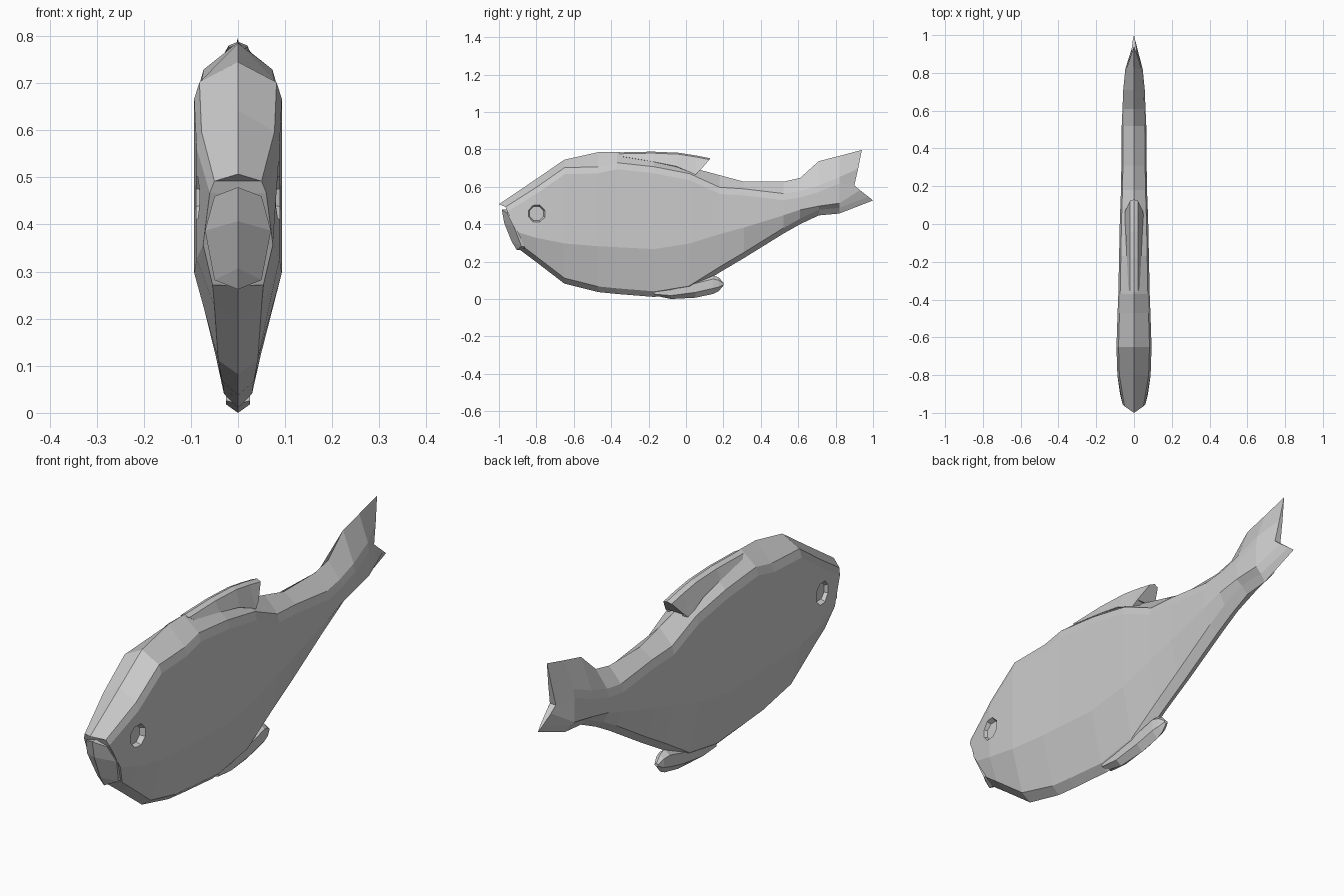
import bpy, bmesh, math
from mathutils import Matrix

if "Cube" in bpy.data.objects:
    bpy.data.objects.remove(bpy.data.objects["Cube"])


def make_object(name, bm):
    bmesh.ops.remove_doubles(bm, verts=bm.verts, dist=0.0005)
    bmesh.ops.recalc_face_normals(bm, faces=bm.faces)
    me = bpy.data.meshes.new(name)
    bm.to_mesh(me)
    bm.free()
    ob = bpy.data.objects.new(name, me)
    bpy.context.collection.objects.link(ob)
    return ob


def loft(name, half_rings):
    """Mirror half rings (top centre to bottom centre) and skin them."""
    bm = bmesh.new()
    rings = []
    for half in half_rings:
        pts = half + [(-x, y, z) for x, y, z in half[-2:0:-1]]
        rings.append([bm.verts.new(p) for p in pts])
    n = len(rings[0])
    for a, b in zip(rings, rings[1:]):
        for i in range(n):
            j = (i + 1) % n
            bm.faces.new((a[i], a[j], b[j], b[i]))
    # end caps as symmetric strips
    for r in (rings[0], rings[-1]):
        for i in range(n // 2):
            quad = (r[i], r[i + 1], r[(-i - 1) % n], r[-i % n])
            unique = list(dict.fromkeys(quad))
            if len(unique) > 2:
                bm.faces.new(unique)
    return make_object(name, bm)


def section(y, top, shoulder, low, bottom, w, keel):
    return [(0, y, top), (w * 0.88, y, shoulder), (w, y, shoulder - 0.035),
            (w, y, low), (keel, y, bottom + 0.03), (0, y, bottom)]


# Body and tail: y, top, shoulder, low crease, bottom, half width, keel half width
stations = [
    (-0.80, 0.645, 0.600, 0.33, 0.20, 0.088, 0.050),
    (-0.65, 0.748, 0.705, 0.30, 0.085, 0.093, 0.042),
    (-0.47, 0.788, 0.710, 0.285, 0.040, 0.087, 0.034),
    (-0.37, 0.790, 0.732, 0.28, 0.030, 0.083, 0.032),
    (-0.17, 0.765, 0.710, 0.27, 0.014, 0.079, 0.030),
    (0.02, 0.708, 0.673, 0.30, 0.045, 0.075, 0.030),
    (0.18, 0.665, 0.600, 0.35, 0.145, 0.069, 0.032),
    (0.31, 0.630, 0.592, 0.385, 0.222, 0.067, 0.034),
    (0.52, 0.630, 0.567, 0.45, 0.352, 0.065, 0.036),
    (0.61, 0.650, 0.580, 0.48, 0.403, 0.061, 0.036),
    (0.71, 0.740, 0.610, 0.50, 0.450, 0.057, 0.030),
    (0.82, 0.768, 0.655, 0.515, 0.460, 0.046, 0.022),
]
nose = [(0, -1.0, 0.51), (0.05, -0.965, 0.495), (0.06, -0.955, 0.47),
        (0.074, -0.90, 0.36), (0.054, -0.86, 0.275), (0, -0.90, 0.275)]
tail = [(0, 0.94, 0.80), (0.008, 0.92, 0.70), (0.014, 0.90, 0.61),
        (0.012, 0.93, 0.585), (0.006, 0.975, 0.55), (0, 1.0, 0.53)]
body = loft("body", [nose] + [section(*s) for s in stations] + [tail])

# Eye sockets: shallow octagonal recesses
for side in (1, -1):
    bm = bmesh.new()
    bmesh.ops.create_cone(bm, cap_ends=True, segments=8, radius1=0.040,
                          radius2=0.058, depth=0.04,
                          matrix=Matrix.Translation((side * 0.088, -0.80, 0.46))
                          @ Matrix.Rotation(side * math.pi / 2, 4, 'Y')
                          @ Matrix.Rotation(math.pi / 8, 4, 'Z'))
    cutter = make_object("eye_cutter", bm)
    cutter.hide_render = True
    mod = body.modifiers.new("eye_socket", 'BOOLEAN')
    mod.operation, mod.solver, mod.object = 'DIFFERENCE', 'EXACT', cutter
    bpy.context.view_layer.objects.active = body
    bpy.ops.object.modifier_apply(modifier=mod.name)
    bpy.data.objects.remove(cutter)

# Lower jaw: faceted plate just under the lip line
jaw_front = [(0, -0.985, 0.482), (0.050, -0.957, 0.463), (0.070, -0.920, 0.39),
             (0.050, -0.880, 0.285), (0, -0.905, 0.265)]
mid = [(0, -0.972, 0.41), (0, -0.932, 0.31)]
bm = bmesh.new()
for s in (1, -1):
    f = [bm.verts.new((s * x, y, z)) for x, y, z in jaw_front]
    b = [bm.verts.new((s * x, y + 0.06, z)) for x, y, z in jaw_front]
    m = [bm.verts.new(p) for p in mid]
    for face in ((f[0], f[1], f[2], m[0]), (m[0], f[2], f[3], m[1]), (m[1], f[3], f[4])):
        bm.faces.new(face)
    for i in range(4):
        bm.faces.new((f[i], f[i + 1], b[i + 1], b[i]))
    bm.faces.new(b)
make_object("lower_jaw", bm)

# Dorsal fin: y top, z top, y base, z base, base half width
dorsal = [(-0.36, 0.787, -0.34, 0.765, 0.030), (-0.18, 0.791, -0.18, 0.738, 0.038),
          (-0.04, 0.785, -0.05, 0.712, 0.044), (0.05, 0.771, 0.05, 0.668, 0.050)]
rings = [[(0, yt, zt), (0.020, yt, zt - 0.008), (w, yb, zb), (0, yb, zb - 0.02)]
         for yt, zt, yb, zb, w in dorsal]
rings.append([(0, 0.13, 0.755), (0.020, 0.125, 0.748), (0.045, 0.075, 0.690), (0, 0.05, 0.705)])
loft("dorsal_fin", rings)

# Belly fin: y, top, bottom, half width
belly = [(-0.17, 0.045, 0.022, 0.026), (-0.08, 0.065, 0.003, 0.026),
         (0.05, 0.105, 0.010, 0.026), (0.145, 0.130, 0.030, 0.024),
         (0.175, 0.118, 0.045, 0.018), (0.20, 0.090, 0.075, 0.008)]
loft("belly_fin", [[(0, y, t), (w, y, t - (t - b) * 0.2), (w, y, b + (t - b) * 0.3), (0, y, b)]
                   for y, t, b, w in belly])

# Seat the lowest point on the ground
low = min(v.co.z for o in bpy.data.objects for v in o.data.vertices)
for o in bpy.data.objects:
    o.location.z -= low
